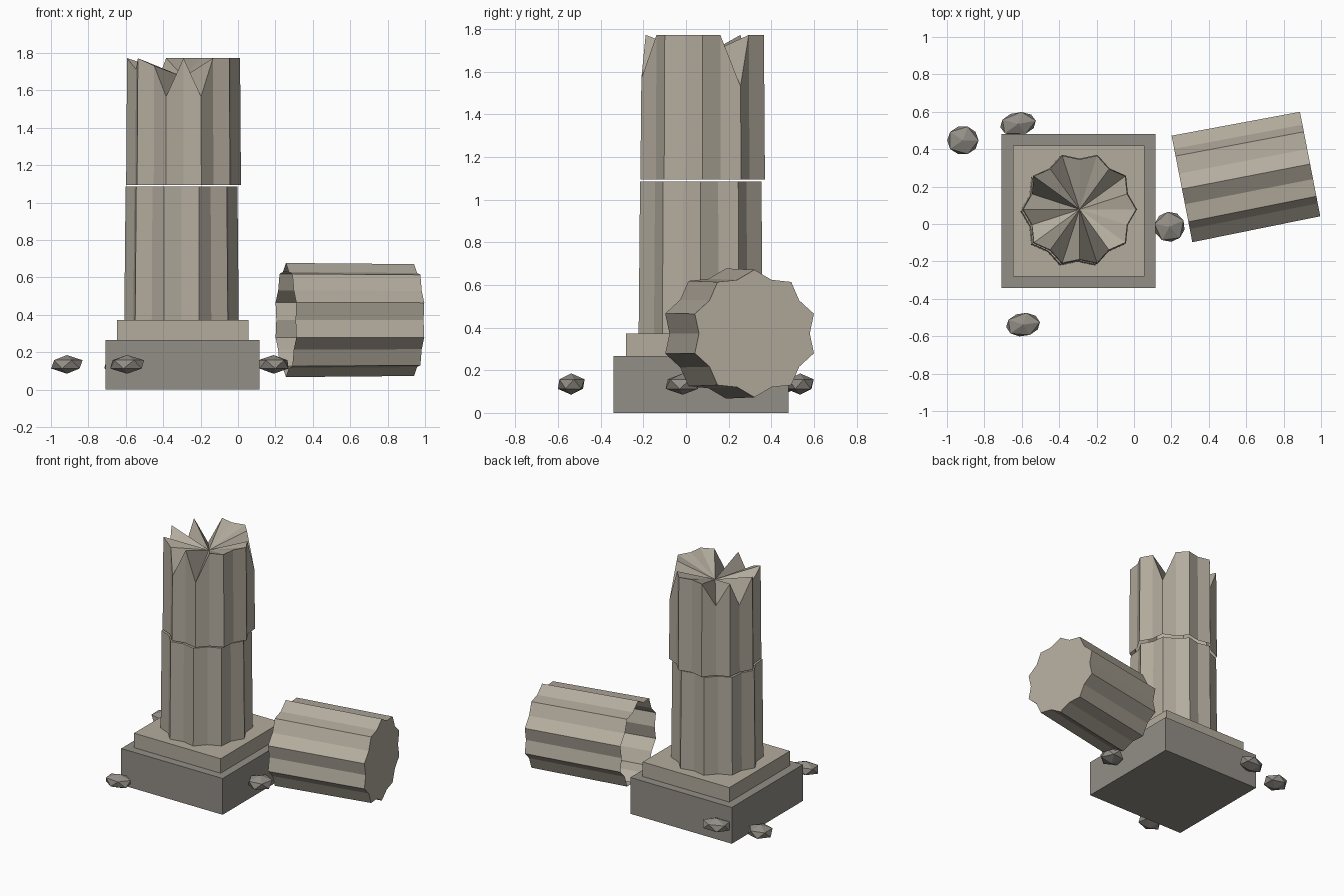
import bpy, bmesh
from math import sin, cos, radians

if "Cube" in bpy.data.objects:
    bpy.data.objects.remove(bpy.data.objects["Cube"])

FLUTES = 10
INNER = 0.885          # flute depth as a fraction of the radius


def material(name, rgb):
    m = bpy.data.materials.new(name)
    m.diffuse_color = (*rgb, 1)
    m.use_nodes = True
    m.node_tree.nodes["Principled BSDF"].inputs["Base Color"].default_value = m.diffuse_color
    return m


PALE = material("pale_stone", (0.45, 0.41, 0.34))
DARK = material("dark_stone", (0.29, 0.27, 0.24))


def finish(bm, name, mat, loc=(0, 0, 0), rot=(0, 0, 0)):
    bmesh.ops.recalc_face_normals(bm, faces=bm.faces)
    me = bpy.data.meshes.new(name)
    bm.to_mesh(me)
    bm.free()
    me.materials.append(mat)
    ob = bpy.data.objects.new(name, me)
    ob.location = loc
    ob.rotation_euler = [radians(a) for a in rot]
    bpy.context.collection.objects.link(ob)
    return ob


def slab(name, cx, cy, half, z0, z1, mat):
    bm = bmesh.new()
    bmesh.ops.create_cube(bm, size=1)
    bmesh.ops.scale(bm, vec=(2 * half, 2 * half, z1 - z0), verts=bm.verts)
    finish(bm, name, mat, (cx, cy, (z0 + z1) / 2))


def drum(name, r0, r1, height, loc, rot=(0, 0, 0), notches=None, dip=0):
    """Fluted drum, open underneath; notches maps angle -> rim drop."""
    bm = bmesh.new()
    low, high = [], []
    for i in range(2 * FLUTES):
        deg = i * 180 // FLUTES
        k = INNER if i % 2 else 1
        c, s = cos(radians(deg)) * k, sin(radians(deg)) * k
        drop = (notches or {}).get(deg, 0)
        low.append(bm.verts.new((r0 * c, r0 * s, 0)))
        high.append(bm.verts.new((r1 * c, r1 * s, height - drop)))
    pairs = [(i, (i + 1) % len(low)) for i in range(len(low))]
    for i, j in pairs:
        bm.faces.new((low[i], low[j], high[j], high[i]))
    if notches:        # broken top: fan down to a sunken centre
        mid = bm.verts.new((0, 0, height - dip))
        for i, j in pairs:
            bm.faces.new((high[i], high[j], mid))
    else:
        bm.faces.new(high)
    return finish(bm, name, mat=PALE, loc=loc, rot=rot)


# Stepped base
slab("base_block", -0.297, 0.07, 0.411, 0, 0.266, DARK)
slab("plinth", -0.295, 0.07, 0.351, 0.266, 0.372, PALE)

# Standing column
drum("lower_drum", 0.306, 0.299, 0.713, (-0.302, 0.069, 0.372))
drum("broken_upper_drum", 0.307, 0.302, 0.678, (-0.291, 0.078, 1.094),
     notches={36: 0.24, 126: 0.17, 162: 0.19, 198: 0.06,
              234: 0.04, 252: 0.205, 288: 0.205}, dip=0.1)

# Fallen drum lying on its side
yaw = 11
drum("fallen_drum", 0.305, 0.299, 0.698,
     (0.599 - 0.349 * cos(radians(yaw)), 0.254 - 0.349 * sin(radians(yaw)), 0.372),
     rot=(0, 90, yaw))

# Rubble: flattened icosahedra (x, y, half x, half y, turn)
ROCKS = [(-0.915, 0.447, 0.094, 0.086, 0), (-0.62, 0.535, 0.108, 0.07, 10),
         (0.19, -0.015, 0.092, 0.09, 25), (-0.593, -0.538, 0.102, 0.07, 8)]
for n, (x, y, hx, hy, turn) in enumerate(ROCKS):
    bm = bmesh.new()
    bmesh.ops.create_icosphere(bm, subdivisions=1, radius=1)
    bmesh.ops.scale(bm, vec=(hx, hy, 0.05), verts=bm.verts)
    finish(bm, f"rubble_{n + 1}", DARK, (x, y, 0.135), (0, 0, turn))
